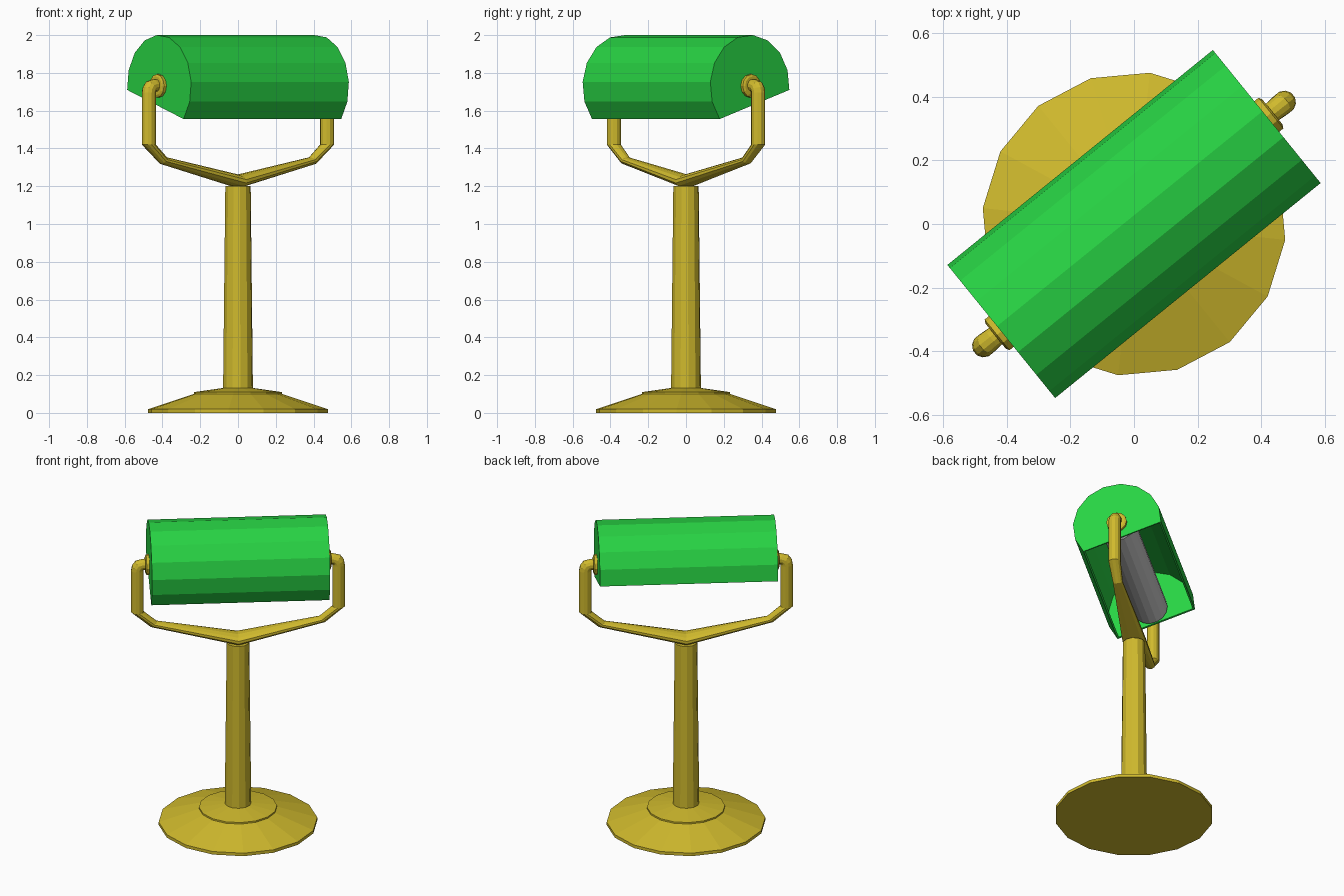
import bpy, bmesh
from math import sin, cos, pi, radians
from mathutils import Vector

if "Cube" in bpy.data.objects:
    bpy.data.objects.remove(bpy.data.objects["Cube"])

TURN = radians(39)      # the whole lamp is turned about z
AXIS_Z = 1.731          # height of the shade's pivot axis


def material(name, rgb):
    m = bpy.data.materials.new(name)
    m.diffuse_color = (*rgb, 1)
    m.use_nodes = True
    m.node_tree.nodes["Principled BSDF"].inputs["Base Color"].default_value = m.diffuse_color
    return m


brass = material("brass", (0.63, 0.49, 0.026))
green = material("green_glass", (0.021, 0.65, 0.057))


def make(name, rings, mat=None, closed=True, cap_start=True, cap_end=True):
    """Skin a list of equal-length rings of points into a flat-shaded object."""
    bm = bmesh.new()
    loops = [[bm.verts.new(p) for p in ring] for ring in rings]
    n = len(loops[0])
    for a, b in zip(loops, loops[1:]):
        for i in range(n if closed else n - 1):
            j = (i + 1) % n
            bm.faces.new((a[i], a[j], b[j], b[i]))
    if cap_start:
        bm.faces.new(loops[0][::-1])
    if cap_end:
        bm.faces.new(loops[-1])
    bmesh.ops.recalc_face_normals(bm, faces=bm.faces)
    me = bpy.data.meshes.new(name)
    bm.to_mesh(me)
    bm.free()
    ob = bpy.data.objects.new(name, me)
    bpy.context.collection.objects.link(ob)
    ob.rotation_euler.z = TURN
    if mat:
        me.materials.append(mat)
    return ob


def turned(profile, n):
    """Rings about z from (radius, height) pairs."""
    return [[(r * cos(2 * pi * i / n), r * sin(2 * pi * i / n), z) for i in range(n)]
            for r, z in profile]


def along_x(profile, n):
    """Rings about the shade axis from (radius, x) pairs."""
    return [[(x, r * cos(2 * pi * i / n), AXIS_Z + r * sin(2 * pi * i / n)) for i in range(n)]
            for r, x in profile]


def mirror_x(ob):
    m = ob.modifiers.new("mirror", 'MIRROR')
    m.use_clip = True


# base and column
make("base", turned([(0.478, 0), (0.478, 0.02), (0.235, 0.1), (0.235, 0.11), (0.08, 0.132)], 16), brass)
make("column", turned([(0.08, 0.12), (0.068, 1.2)], 12), brass)

# forked arm: x, z, direction in degrees, half width, half height
path = [(0, 1.226, 0, 0.072, 0.035), (0.508, 1.336, 45, 0.03, 0.025),
        (0.607, 1.42, 90, 0.037, 0.038), (0.607, 1.695, 90, 0.037, 0.038),
        (0.604, 1.712, 112, 0.037, 0.038), (0.594, 1.727, 140, 0.036, 0.037),
        (0.575, 1.733, 180, 0.034, 0.034), (0.525, 1.733, 180, 0.034, 0.034)]
SIDES = 12
rings = []
for x, z, deg, hw, hh in path:
    d = radians(deg)
    up = Vector((-sin(d), 0, cos(d)))
    turns = [2 * pi * (k + 0.5) / SIDES for k in range(SIDES)]
    rings.append([Vector((x, 0, z)) + up * hh * sin(t) + Vector((0, hw * cos(t), 0)) for t in turns])
mirror_x(make("fork_arm", rings, brass, cap_start=False))

# pivot collars on the shade ends
mirror_x(make("pivot_collar", along_x([(0.062, 0.53), (0.062, 0.554), (0.05, 0.56)], 12), brass))

# shade: tilted open arc, closed at both ends, thin wall
R, L = 0.27, 0.537
arc = [radians(-40.5 + 22.5 * i) for i in range(11)]
shade = make("shade", [[(s * L, -R * cos(a), AXIS_Z + R * sin(a)) for a in arc] for s in (-1, 1)],
             green, closed=False)
wall = shade.modifiers.new("wall", 'SOLIDIFY')
wall.thickness = 0.012
wall.offset = -1
wall.use_even_offset = True

# bulb tube inside the shade
make("bulb", along_x([(0.095, -0.525), (0.106, -0.51), (0.106, 0.51), (0.095, 0.525)], 16))
